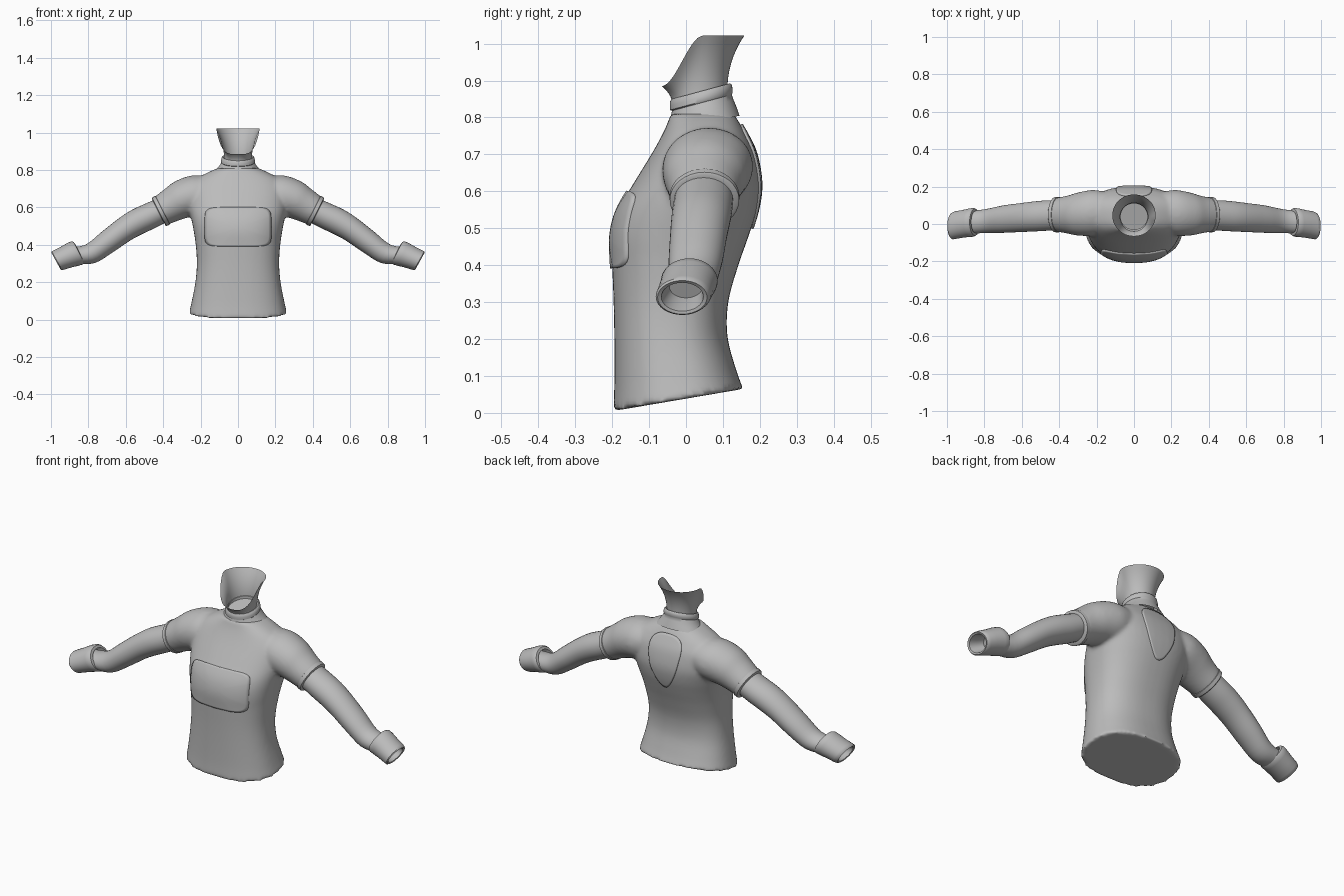
import bpy, bmesh, math
from mathutils import Vector

if "Cube" in bpy.data.objects:
    bpy.data.objects.remove(bpy.data.objects["Cube"])

grey = bpy.data.materials.new("plain_grey")
grey.diffuse_color = (0.5, 0.5, 0.5, 1)
grey.use_nodes = True
grey.node_tree.nodes["Principled BSDF"].inputs["Base Color"].default_value = grey.diffuse_color


def make(name, rings, cap_start=False, cap_end=False, sharp=40):
    """Skin a list of closed rings into one smooth object."""
    bm = bmesh.new()
    rows = [[bm.verts.new(p) for p in ring] for ring in rings]
    n = len(rows[0])
    for a, b in zip(rows, rows[1:]):
        for i in range(n):
            j = (i + 1) % n
            bm.faces.new((a[i], a[j], b[j], b[i]))
    if cap_start:
        bm.faces.new(rows[0][::-1])
    if cap_end:
        bm.faces.new(rows[-1])
    bmesh.ops.recalc_face_normals(bm, faces=bm.faces)
    me = bpy.data.meshes.new(name)
    bm.to_mesh(me)
    bm.free()
    me.materials.append(grey)
    ob = bpy.data.objects.new(name, me)
    bpy.context.collection.objects.link(ob)
    bpy.ops.object.select_all(action='DESELECT')
    ob.select_set(True)
    bpy.context.view_layer.objects.active = ob
    bpy.ops.object.shade_smooth_by_angle(angle=math.radians(sharp))
    return ob


def level_ring(z, hw, yf, yb, tilt=0, power=2.0, n=48):
    """Horizontal superellipse ring, tilted so that it rises to the back."""
    cy, ry, out = (yf + yb) / 2, (yb - yf) / 2, []
    for i in range(n):
        a = 2 * math.pi * i / n
        c, s = math.cos(a), math.sin(a)
        x = hw * math.copysign(abs(c) ** (2 / power), c)
        y = ry * math.copysign(abs(s) ** (2 / power), s)
        out.append((x, cy + y, z + tilt * y))
    return out


def limb_ring(x, y, z, rn, ry, drop, side, n=32):
    """Ring across an arm that slopes down by the angle drop."""
    d = math.radians(drop)
    out = []
    for i in range(n):
        a = 2 * math.pi * i / n
        h = rn * math.sin(a)
        out.append((side * (x + h * math.sin(d)), y + ry * math.cos(a), z + h * math.cos(d)))
    return out


def spline(rows, steps=4):
    """Catmull-Rom smoothing of a table of ring settings."""
    out = []
    for i in range(len(rows) - 1):
        p = [Vector(rows[max(0, min(len(rows) - 1, i + k))]) for k in (-1, 0, 1, 2)]
        for s in range(steps):
            t = s / steps
            out.append(0.5 * (2 * p[1] + (p[2] - p[0]) * t + (2 * p[0] - 5 * p[1] + 4 * p[2] - p[3]) * t * t
                              + (3 * p[1] - p[0] - 3 * p[2] + p[3]) * t ** 3))
    return out + [Vector(rows[-1])]


# Shirt body: z, half width, front y, back y, tilt
body = [(.035, .262, -.197, .155, .17), (.10, .247, -.194, .135, .12), (.20, .228, -.194, .112, .06),
        (.30, .220, -.196, .115, .02), (.40, .226, -.200, .142, 0), (.48, .238, -.202, .170, 0),
        (.55, .252, -.184, .192, 0), (.62, .265, -.143, .201, 0), (.70, .262, -.094, .188, 0),
        (.75, .225, -.066, .165, 0), (.785, .165, -.050, .145, 0), (.81, .11, -.042, .13, 0)]
shirt = make("shirt", [level_ring(*r, power=2.4) for r in spline(body)], True, True)

# Short sleeves, fused into the shirt body
sleeve = [(.12, .065, .69, .08, .10, 15), (.215, .06, .668, .108, .122, 18), (.30, .053, .643, .103, .115, 22),
          (.36, .05, .611, .091, .100, 25), (.419, .05, .577, .081, .090, 27)]
parts = [shirt]
for side in (-1, 1):
    parts.append(make("sleeve", [limb_ring(*r, side) for r in spline(sleeve)], True, True))
bpy.ops.object.select_all(action='DESELECT')
for p in parts:
    p.select_set(True)
bpy.context.view_layer.objects.active = shirt
bpy.ops.object.join()
fuse = shirt.modifiers.new("fuse", 'REMESH')
fuse.mode, fuse.voxel_size, fuse.use_smooth_shade = 'VOXEL', 0.0095, True
soft = shirt.modifiers.new("soften", 'SMOOTH')
soft.factor, soft.iterations = 0.5, 7

for side, tag in ((-1, "left"), (1, "right")):
    # Rolled sleeve hem
    hem = [(.402, .05, .586, .080, .089, 27), (.404, .05, .585, .086, .095, 27),
           (.421, .05, .576, .085, .094, 27), (.424, .05, .574, .080, .089, 27), (.424, .05, .574, .06, .07, 27)]
    make("sleeve_hem_" + tag, [limb_ring(*r, side) for r in hem])
    # Arm
    arm = [(.38, .05, .598, .066, .078, 27), (.47, .045, .555, .070, .081, 28), (.54, .04, .522, .070, .080, 29),
           (.61, .034, .480, .066, .077, 30), (.70, .026, .414, .062, .073, 30), (.79, .016, .352, .055, .064, 28),
           (.88, .008, .345 - .002, .05, .06, 26)]
    make("arm_" + tag, [limb_ring(*r, side) for r in spline(arm)], True, True)
    # Hollow cuff with a rounded lip
    cuff = [(.848, .011, .360, .050, .058, 27), (.850, .010, .359, .064, .072, 27), (.860, .009, .357, .069, .077, 27),
            (.880, .007, .350, .068, .076, 27), (.92, 0, .334, .062, .074, 28), (.955, -.006, .320, .059, .074, 29),
            (.968, -.010, .315, .057, .072, 29), (.973, -.010, .313, .052, .067, 29), (.970, -.010, .314, .044, .057, 29),
            (.935, -.006, .328, .038, .050, 29), (.90, 0, .342, .035, .045, 29)]
    make("cuff_" + tag, [limb_ring(*r, side) for r in cuff], False, True)

# Collar with a folded band
collar = [(.785, .135, -.052, .145, .2), (.806, .112, -.045, .137, .24), (.825, .097, -.041, .129, .26),
          (.840, .088, -.038, .124, .27), (.843, .091, -.043, .126, .27), (.855, .090, -.044, .126, .27),
          (.866, .087, -.043, .124, .27), (.871, .082, -.039, .119, .27), (.866, .072, -.030, .110, .27)]
make("collar", [level_ring(*r) for r in collar], sharp=50)

# Neck: a funnel whose open rim dips at the front
rings, n = [], 48
for k in range(9):
    t = k / 8
    f = t ** 2.2
    ring = []
    for i in range(n):
        a = 2 * math.pi * i / n
        s, c = math.sin(a), math.cos(a)
        dip = max(0, c)
        rim_z = 1.022 - .137 * dip * dip * (3 - 2 * dip)
        base_z = .85 - .02 * c
        ring.append(((.074 + .042 * f) * s, .038 + .008 * f - (.074 + .038 * f) * c, base_z + (rim_z - base_z) * t))
    rings.append(ring)
make("neck", rings, True)


def panel(name, outline, centre_z, y):
    """Thin panel laid onto the shirt from in front or behind."""
    rows = [[(px * k / 12, y, centre_z + pz * k / 12) for px, pz in outline] for k in range(1, 13)]
    ob = make(name, rows, True)
    wrap = ob.modifiers.new("lay_on", 'SHRINKWRAP')
    wrap.target, wrap.wrap_method, wrap.use_project_y = shirt, 'PROJECT', True
    wrap.use_negative_direction = y > 0
    wrap.use_positive_direction = y < 0
    thick = ob.modifiers.new("thickness", 'SOLIDIFY')
    thick.thickness, thick.offset = 0.013, 0


def outline(fn, n=64):
    return [fn(math.cos(2 * math.pi * i / n), math.sin(2 * math.pi * i / n)) for i in range(n)]


def rounded(v, p):
    return math.copysign(abs(v) ** p, v)


# Chest panel and tapered back patch
panel("chest_panel", outline(lambda c, s: (.175 * rounded(c, .3), .103 * rounded(s, .3))), .495, -.5)
panel("back_patch", outline(lambda c, s: (.085 * rounded(c, .8) * (1 + .5 * s), .14 * rounded(s, .85))), .64, .5)
